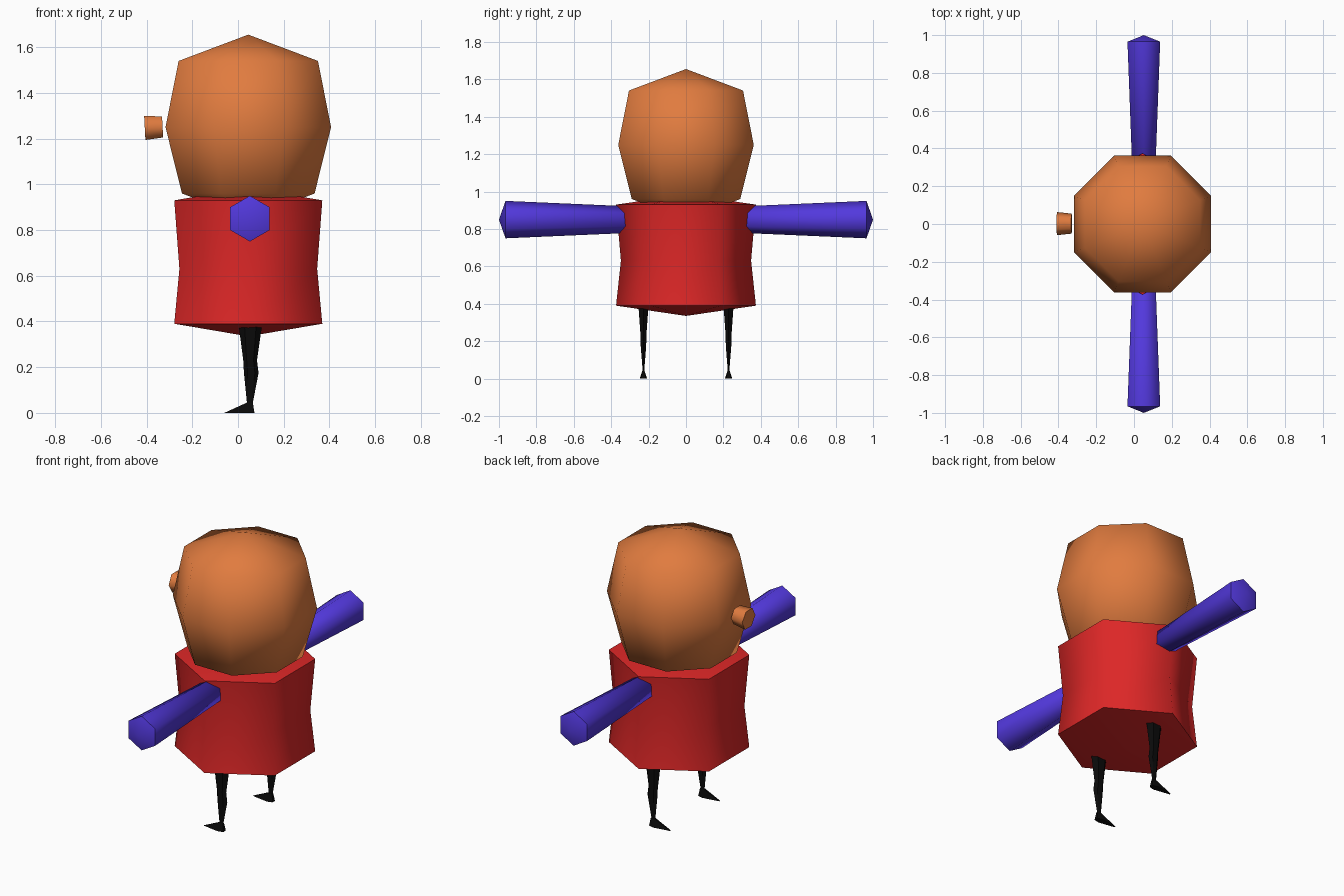
import bpy, bmesh, math
from mathutils import Matrix, Vector

cube = bpy.data.objects.get("Cube")
if cube:
    bpy.data.objects.remove(cube, do_unlink=True)


def material(name, rgb):
    m = bpy.data.materials.new(name)
    m.use_nodes = True
    m.diffuse_color = (*rgb, 1)
    bsdf = m.node_tree.nodes["Principled BSDF"]
    bsdf.inputs["Base Color"].default_value = (*rgb, 1)
    bsdf.inputs["Roughness"].default_value = 0.8
    return m


ORANGE = material("orange skin", (0.75, 0.2, 0.05))
RED = material("red cloth", (0.72, 0.02, 0.02))
BLUE = material("blue sleeve", (0.085, 0.04, 0.72))
BLACK = material("black", (0.003, 0.003, 0.003))


def finish(bm, name, mat, smooth=65):
    bmesh.ops.recalc_face_normals(bm, faces=bm.faces)
    mesh = bpy.data.meshes.new(name)
    bm.to_mesh(mesh)
    bm.free()
    mesh.materials.append(mat)
    obj = bpy.data.objects.new(name, mesh)
    bpy.context.collection.objects.link(obj)
    if smooth:
        bpy.ops.object.select_all(action="DESELECT")
        obj.select_set(True)
        bpy.context.view_layer.objects.active = obj
        bpy.ops.object.shade_smooth_by_angle(angle=math.radians(smooth))
    return obj


def lathe(name, mat, sides, turn, stations, place=Matrix(), smooth=65):
    """Stack rings along z; a station is (z, radius x, radius y, x shift), radius 0 is a point."""
    bm = bmesh.new()
    rings = []
    for z, rx, ry, shift in stations:
        if rx == 0:
            rings.append([bm.verts.new(place @ Vector((shift, 0, z)))])
            continue
        angles = [math.radians(turn) + math.tau * i / sides for i in range(sides)]
        rings.append([bm.verts.new(place @ Vector((shift + rx * math.cos(a), ry * math.sin(a), z)))
                      for a in angles])
    for low, high in zip(rings, rings[1:]):
        for i in range(sides):
            j = (i + 1) % sides
            if len(low) == 1:
                bm.faces.new((low[0], high[i], high[j]))
            elif len(high) == 1:
                bm.faces.new((low[i], low[j], high[0]))
            else:
                bm.faces.new((low[i], low[j], high[j], high[i]))
    for end in (rings[0], rings[-1]):
        if len(end) > 1:
            bm.faces.new(end)
    return finish(bm, name, mat, smooth)


def round_rings(pairs):
    return [(z, r, r, 0) for z, r in pairs]


AXIS = 0.045
body = Matrix.Translation((AXIS, 0, 0))

# Head and torso
lathe("head", ORANGE, 8, 22.5, round_rings(
    [(0.85, 0), (0.96, 0.314), (1.25, 0.392), (1.54, 0.33), (1.655, 0)]), body)
lathe("torso", RED, 6, 30, round_rings(
    [(0.335, 0), (0.39, 0.374), (0.63, 0.348), (0.93, 0.374), (0.985, 0)]), body)

# Nose, floating just ahead of the face
nose_place = (Matrix.Translation((-0.33, 0.002, 1.251))
              @ Matrix.Rotation(math.radians(-93), 4, "Y"))
lathe("nose", ORANGE, 6, 30, round_rings([(0, 0.053), (0.078, 0.061)]), nose_place)

for side, label in ((1, "left"), (-1, "right")):
    # Arm, widening outwards to a blunt pointed end
    arm_place = (Matrix.Translation((0.052, 0, 0.85))
                 @ Matrix.Rotation(math.radians(-90 * side), 4, "X"))
    arm_name = "arm_back" if side > 0 else "arm_front"
    lathe(arm_name, BLUE, 6, 30, round_rings(
        [(0.29, 0), (0.32, 0.072), (0.965, 0.1), (1.0, 0)]), arm_place)

    # Leg with a slight calf bulge
    y = 0.2275 * side
    leg_name = "leg_back" if side > 0 else "leg_front"
    lathe(leg_name, BLACK, 6, 0, [
        (0.02, 0.014, 0.005, 0.052), (0.045, 0.013, 0.005, 0.052), (0.175, 0.032, 0.017, 0.058),
        (0.23, 0.03, 0.018, 0.053), (0.375, 0.05, 0.03, 0.054)],
        Matrix.Translation((0, y, 0)), 40)

    # Foot, a pointed wedge towards the toe
    bm = bmesh.new()
    outline = [(-0.06, 0.004), (0.04, 0.02), (0.072, 0.012)]
    for x, w in outline:
        for s in (1, -1):
            bm.verts.new((x, y + s * w, 0))
    for x in (0.039, 0.065):
        for s in (1, -1):
            bm.verts.new((x, y + s * 0.005, 0.045))
    bmesh.ops.convex_hull(bm, input=bm.verts)
    finish(bm, leg_name.replace("leg", "foot"), BLACK, 40)
